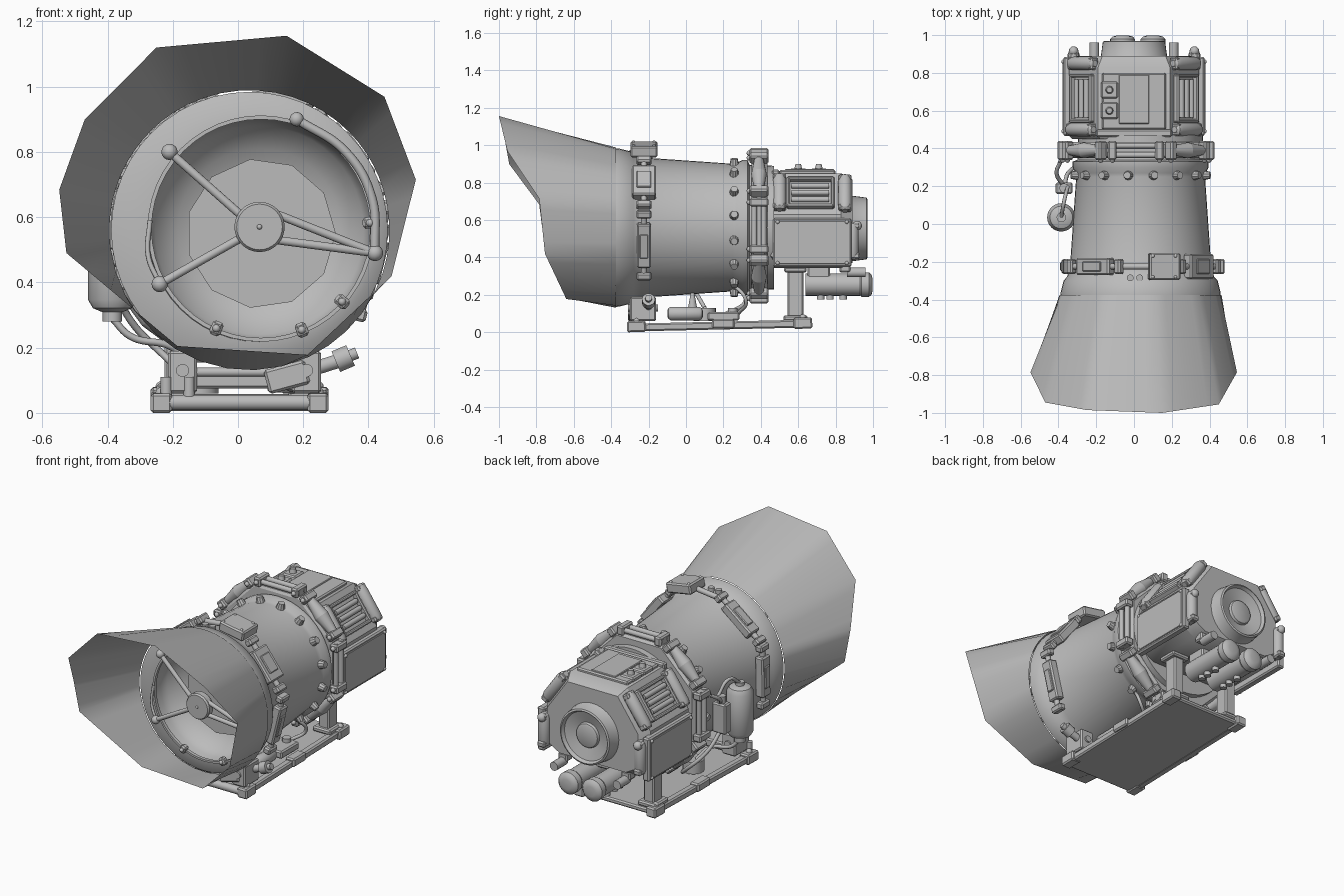
import bpy, bmesh, math
from math import sin, cos, pi, radians
from mathutils import Vector, Matrix

if "Cube" in bpy.data.objects:
    bpy.data.objects.remove(bpy.data.objects["Cube"])

grey = bpy.data.materials.new("plain grey")
grey.use_nodes = True
grey.diffuse_color = (0.5, 0.5, 0.5, 1)
grey.node_tree.nodes["Principled BSDF"].inputs["Base Color"].default_value = (0.5, 0.5, 0.5, 1)
made = []
CX, CZ = 0.035, 0.56      # barrel axis


def finish(bm, name):
    bmesh.ops.recalc_face_normals(bm, faces=bm.faces)
    mesh = bpy.data.meshes.new(name)
    bm.to_mesh(mesh)
    bm.free()
    mesh.materials.append(grey)
    ob = bpy.data.objects.new(name, mesh)
    bpy.context.collection.objects.link(ob)
    made.append(ob)
    return ob


def loft(name, rings, caps=False):
    bm = bmesh.new()
    rows = [[bm.verts.new(p) for p in ring] for ring in rings]
    n = len(rows[0])
    for a, b in zip(rows, rows[1:]):
        for i in range(n):
            bm.faces.new((a[i], a[(i + 1) % n], b[(i + 1) % n], b[i]))
    if caps:
        bm.faces.new(rows[0])
        bm.faces.new(rows[-1])
    return finish(bm, name)


def lathe(name, profile, cx=CX, cz=CZ, n=48, turn=0.0, caps=True):
    """Rings of (radius, y, optional x shift) around the y axis."""
    rings = []
    for r, y, *dx in profile:
        x = cx + (dx[0] if dx else 0)
        rings.append([(x + r * cos(turn + 2 * pi * i / n), y, cz + r * sin(turn + 2 * pi * i / n))
                      for i in range(n)])
    return loft(name, rings, caps)


def box(name, loc, dims, ang=90, bevel=0.008, tilt=0):
    """Box whose local z points outward at angle ang in the x-z plane."""
    bm = bmesh.new()
    bmesh.ops.create_cube(bm, size=1)
    bmesh.ops.scale(bm, vec=dims, verts=bm.verts)
    bmesh.ops.bevel(bm, geom=bm.edges[:], offset=min(bevel, min(dims) * 0.3), segments=1, affect='EDGES')
    m = Matrix.Translation(loc) @ Matrix.Rotation(radians(90 - ang), 4, 'Y') @ Matrix.Rotation(tilt, 4, 'X')
    bmesh.ops.transform(bm, matrix=m, verts=bm.verts)
    return finish(bm, name)


def rod(name, a, b, r, r2=None, n=14, capsule=0.0):
    """Cylinder or cone from a to b; capsule rounds the ends over that share of the length."""
    a, b = Vector(a), Vector(b)
    d = b - a
    m = Matrix.Translation(a) @ d.to_track_quat('Z', 'Y').to_matrix().to_4x4()
    r2 = r if r2 is None else r2
    prof = [(r, 0), (r2, 1)]
    if capsule:
        c = capsule
        prof = [(r * .45, 0), (r * .8, c * .3), (r, c), (r2, 1 - c), (r2 * .8, 1 - c * .3), (r2 * .45, 1)]
    rings = [[m @ Vector((q * cos(2 * pi * i / n), q * sin(2 * pi * i / n), t * d.length))
              for i in range(n)] for q, t in prof]
    return loft(name, rings, True)


def ball(name, loc, r):
    bm = bmesh.new()
    bmesh.ops.create_uvsphere(bm, u_segments=12, v_segments=8, radius=r)
    bmesh.ops.translate(bm, vec=loc, verts=bm.verts)
    return finish(bm, name)


def pipe(name, pts, r):
    cu = bpy.data.curves.new(name, 'CURVE')
    cu.dimensions, cu.bevel_depth, cu.bevel_resolution = '3D', r, 2
    sp = cu.splines.new('BEZIER')
    sp.bezier_points.add(len(pts) - 1)
    for bp, p in zip(sp.bezier_points, pts):
        bp.co = p
        bp.handle_left_type = bp.handle_right_type = 'AUTO'
    cu.materials.append(grey)
    bpy.context.collection.objects.link(bpy.data.objects.new(name, cu))


def polar(a, r, y, cx=CX, cz=CZ):
    return Vector((cx + r * cos(radians(a)), y, cz + r * sin(radians(a))))


# barrel: shallow dish, front face, flared lip and outer wall
lathe("barrel", [(.03, -.2, .03), (.15, -.21, .03), (.25, -.25, .03), (.32, -.31, .03), (.335, -.35, .03),
                 (.342, -.4, .03), (.38, -.395, .015), (.424, -.375), (.423, -.36), (.408, -.3),
                 (.39, -.28), (.375, -.24), (.341, .25), (.345, .27), (.36, .3), (.36, .33), (.335, .34), (.33, .47)])
lathe("dish_facets", [(.23, -.262), (.16, -.25), (.05, -.24)], .07, .55, 11)

# flared hood: round base lofted to a slanted ten-sided mouth
mouth = [(.545, -.785, .715), (.449, -.955, .969), (.149, -1, 1.156), (-.25, -.985, 1.12),
         (-.47, -.945, .899), (-.548, -.785, .684), (-.526, -.76, .49), (-.186, -.65, .205),
         (.213, -.64, .178), (.471, -.754, .42)]
base, rim = [], []
for i, p in enumerate(mouth):
    p, q = Vector(p), Vector(mouth[(i + 1) % 10])
    for k in range(5):
        a0 = math.atan2(p.z - CZ, p.x - CX)
        a1 = math.atan2(q.z - CZ, q.x - CX)
        a = a0 + ((a1 - a0) % (2 * pi)) * k / 5
        rim.append(p.lerp(q, k / 5))
        base.append(polar(math.degrees(a), .429, -.375))
loft("hood", [base, rim])

# front ring, central hub and struts
RX, RZ, RY = .07, .565, -.4
lathe("front_ring", [(.335, RY), (.335, RY - .02), (.347, RY - .02), (.347, RY), (.335, RY)], RX, RZ, caps=False)
lathe("hub", [(.07, -.43), (.077, -.44), (.077, -.475), (.07, -.485)], .066, .57, 32)
ball("hub_pin", (.066, -.485, .57), .008)
for x, z, dz in [(-.21, .8, .03), (-.24, .395, -.03), (.42, .49, .04), (.42, .49, -.04)]:
    rod("strut", (.066 + .05 * (1 if x > 0 else -1), -.46, .57 + dz), (x, RY - .04, z), .013)
    ball("strut_end", (x, RY - .04, z), .025)
pipe("right_inner_tube", [(.42, -.44, .49), (.41, -.44, .66), (.33, -.44, .8), (.18, -.44, .9)], .014)
pipe("left_inner_tube", [(-.24, -.44, .395), (-.275, -.43, .48), (-.27, -.42, .59)], .008)
ball("tube_end", (.18, -.44, .9), .022)
for a in (3, -42, -68, -114):
    p = polar(a, .335, RY - .02, RX, RZ)
    box("ring_clip", p, (.035, .04, .045), a)
    ball("clip_pin", p - Vector((0, .022, 0)), .012)

# bolts around the barrel
for i in range(16):
    a = 11 + i * 22.5
    rod("barrel_bolt", polar(a, .335, .258), polar(a, .375, .258), .027, .019, 10)

# front clamp: chain of boxes and rods around the barrel
box("top_clamp_box", (.16, -.225, .978), (.165, .145, .06), 80)
for dx in (-.06, .06):
    for dy in (-.055, .055):
        ball("clamp_screw", (.16 + dx, -.225 + dy, 1.007 - dx * .17), .009)
for a, w, h in [(38, .2, .13), (-14, .24, .075), (128, .22, .09), (179, .24, .075)]:
    box("clamp_box", polar(a, .39, -.225), (w, h, .055), a)
    box("clamp_cover", polar(a, .418, -.225), (w * .55, h * .6, .015), a)
    for s in (-1, 1):
        e = polar(a, .39, -.225) + Vector((-sin(radians(a)), 0, cos(radians(a)))) * s * (w / 2 + .05)
        rod("clamp_rod", polar(a, .39, -.225), e, .016)
        box("clamp_clevis", e, (.04, .08, .045), a)
rod("clamp_tie", (-.08, -.225, .955), (.1, -.225, .975), .016)
for x in (-.02, .03):
    rod("clamp_valve", (x, -.285, .94), (x, -.285, .975), .018)

# octagonal collar with tie bars
OX, OZ = .01, .57
lathe("collar", [(.385, .35), (.4, .36), (.4, .42), (.385, .435)], OX, OZ, 8, pi / 8)
for i in range(8):
    a = i * 45
    t = Vector((-sin(radians(a)), 0, cos(radians(a))))
    c = polar(a, .388, .39, OX, OZ)
    if i % 2:
        for s in (-1, 1):
            rod("collar_bar", c, c + t * s * .13, .042, .022)
    else:
        for dy in (-.025, .025):
            rod("collar_tie", c + t * -.15 + Vector((0, dy, 0)), c + t * .15 + Vector((0, dy, 0)), .015)
    for s in (-1, 1):
        box("collar_clevis", c + t * s * .125, (.045, .1, .055), a)
        ball("collar_pin", c + t * s * .125 + Vector((0, -.052, 0)), .014)

# rear housing: eight-sided body tapering to the back
half = [(.25, .345), (.345, .4), (.345, .63), (.19, .85)]
outline = half + [(-x, z) for x, z in reversed(half)]
loft("housing", [[(x * s, y, .57 + (z - .57) * s) for x, z in outline]
                 for s, y in [(.95, .45), (1, .47), (1, .83), (.88, .89)]], True)
box("top_plate", (0, .65, .855), (.34, .3, .025))
box("top_recess_panel", (.0, .66, .868), (.16, .26, .012))
box("front_top_rim", (0, .48, .85), (.4, .04, .04))
for y in (.6, .71):
    box("top_switch_box", (-.13, y, .86), (.09, .09, .03))
    rod("top_switch", (-.13, y, .87), (-.13, y, .9), .022, .015)
for s in (-1, 1):
    ca = 35 if s > 0 else 145
    t = Vector((-.58 * s, 0, .815))
    nrm = Vector((.815 * s, 0, .58))
    mid = Vector((.268 * s, .665, .74))
    box("side_panel", (.35 * s, .675, .48), (.26, .42, .045), 90 - 90 * s)
    box("side_panel_cover", (.374 * s, .675, .48), (.23, .39, .008), 90 - 90 * s, .003)
    for y in (.49, .86):
        for z in (.37, .59):
            ball("panel_screw", (.374 * s, y, z), .011)
    # vent frame with rods on the chamfer
    for k in (-1, 1):
        box("vent_rail", mid + t * k * .088 + nrm * .01, (.02, .25, .035), ca)
        box("vent_post", mid + nrm * .01 + Vector((0, k * .12, 0)), (.19, .02, .035), ca)
    for k in (-.045, 0, .045):
        rod("vent_rod", mid + t * k + nrm * .012 + Vector((0, -.1, 0)),
            mid + t * k + nrm * .012 + Vector((0, .1, 0)), .015)
    # corner bumpers
    for y, out in ((.5, .015), (.85, .005)):
        m = mid + nrm * out
        m.y = y
        rod("chamfer_bumper", m - t * .115, m + t * .115, .036, capsule=.15)
        for k in (-.095, .095):
            box("bumper_clevis", m + t * k, (.035, .07, .045), ca)
    rod("rear_side_bumper", (.32 * s, .89, .39), (.32 * s, .89, .59), .033, capsule=.15)
    for z in (.41, .57):
        box("rear_bracket", (.32 * s, .89, z), (.05, .08, .035))
    rod("rear_knob", (.21 * s, .86, .32), (.21 * s, .96, .32), .026)
    box("rear_knob_bracket", (.21 * s, .85, .345), (.06, .06, .05))
    ball("rear_pin", (.32 * s, .915, .57), .026)

# rear drum with dished end
lathe("rear_drum", [(.19, .87), (.175, .89), (.165, .965), (.155, .97), (.145, .95), (.075, .93),
                    (.07, .945), (.06, .95)], 0, .555, 40)

# twin motors under the housing
for x in (-.06, .1):
    rod("motor", (x, .64, .255), (x, .93, .255), .06, n=24)
    rod("motor_cap", (x, .92, .255), (x, .998, .255), .066, n=24, capsule=.25)
    for y in (.72, .77, .84):
        rod("motor_nipple", (x, y, .21), (x, y, .175), .02)
box("motor_mount", (.02, .71, .32), (.24, .12, .07))

# pair of rear posts
for x in (-.19, .19):
    box("rear_post", (x, .585, .2), (.07, .085, .32))
    box("post_foot", (x, .585, .075), (.12, .13, .03))
    box("post_head", (x, .585, .335), (.12, .12, .03))

# base plate with rails and corner feet
T = radians(1.3)
box("base_plate", (.005, .18, .032), (.47, .95, .03), tilt=T)
for s in (-1, 1):
    box("base_rail", (.005 + s * .235, .18, .036), (.045, .92, .042), tilt=T)
    for y, z in ((-.265, .031), (.625, .049)):
        box("corner_foot", (.005 + s * .24, y, z), (.065, .1, .06), tilt=T)
        ball("foot_bolt", (.005 + s * .24, y, z + .03), .018)
    box("rail_lug", (.005 + s * .24, .2, .045), (.06, .12, .05))
rod("front_base_bar", (-.23, -.29, .032), (.24, -.29, .032), .024)

# front cradle under the barrel
box("cradle_block", (.02, -.22, .1), (.4, .12, .05))
for x in (-.17, .21):
    box("cradle_post", (x, -.23, .125), (.09, .14, .13))
    rod("cradle_pin", (x, -.31, .13), (x, -.15, .13), .02)
rod("cradle_cross_bar", (-.2, -.28, .125), (.25, -.28, .125), .014)
box("tilted_drive", (.15, -.27, .11), (.13, .08, .075), 105)
rod("side_actuator", (.2, -.2, .125), (.31, -.2, .16), .022)
rod("actuator_head", (.3, -.2, .157), (.345, -.2, .176), .035)
rod("actuator_tip", (.34, -.2, .174), (.365, -.2, .184), .018)
for x in (-.22, -.15):
    rod("cradle_bolt", (x, -.29, .05), (x, -.29, .11), .018)

# parts on the deck
rod("deck_cylinder", (.17, -.1, .1), (.17, .09, .1), .037, capsule=.1)
rod("deck_cone", (.1, .035, .13), (.1, .035, .21), .025, .01)
box("deck_box", (.15, .2, .085), (.12, .17, .045))
rod("deck_knob", (.15, .25, .1), (.15, .25, .13), .025)
rod("deck_pump", (-.12, .1, .06), (-.12, .1, .13), .06, n=20)

# tank, valve box and hoses
rod("tank", (-.385, .035, .31), (-.385, .035, .62), .075, n=24, capsule=.12)
rod("tank_neck", (-.385, .035, .61), (-.385, .035, .64), .025)
rod("tank_drain", (-.385, .035, .28), (-.385, .035, .32), .03)
for z in (.38, .54):
    box("tank_bracket", (-.33, .035, z), (.1, .04, .025))
box("valve_box", (-.37, .19, .48), (.09, .06, .18))
rod("valve_knob", (-.37, .19, .56), (-.37, .19, .61), .025)
pipe("drain_hose", [(-.385, .035, .29), (-.33, .04, .235), (-.2, .06, .2), (-.14, .1, .13)], .011)
pipe("tank_hose", [(-.385, .035, .63), (-.37, .12, .68), (-.35, .2, .6)], .01)
pipe("valve_hose", [(-.37, .2, .4), (-.34, .28, .3), (-.22, .32, .17), (-.12, .2, .09)], .011)
pipe("collar_hose", [(-.37, .2, .57), (-.41, .27, .63), (-.39, .33, .67)], .011)
pipe("under_hose", [(.2, .25, .26), (.23, .32, .17), (.15, .28, .1)], .01)

bpy.ops.object.select_all(action='DESELECT')
for ob in made:
    ob.select_set(True)
bpy.context.view_layer.objects.active = made[0]
bpy.ops.object.shade_smooth_by_angle(angle=radians(32))
